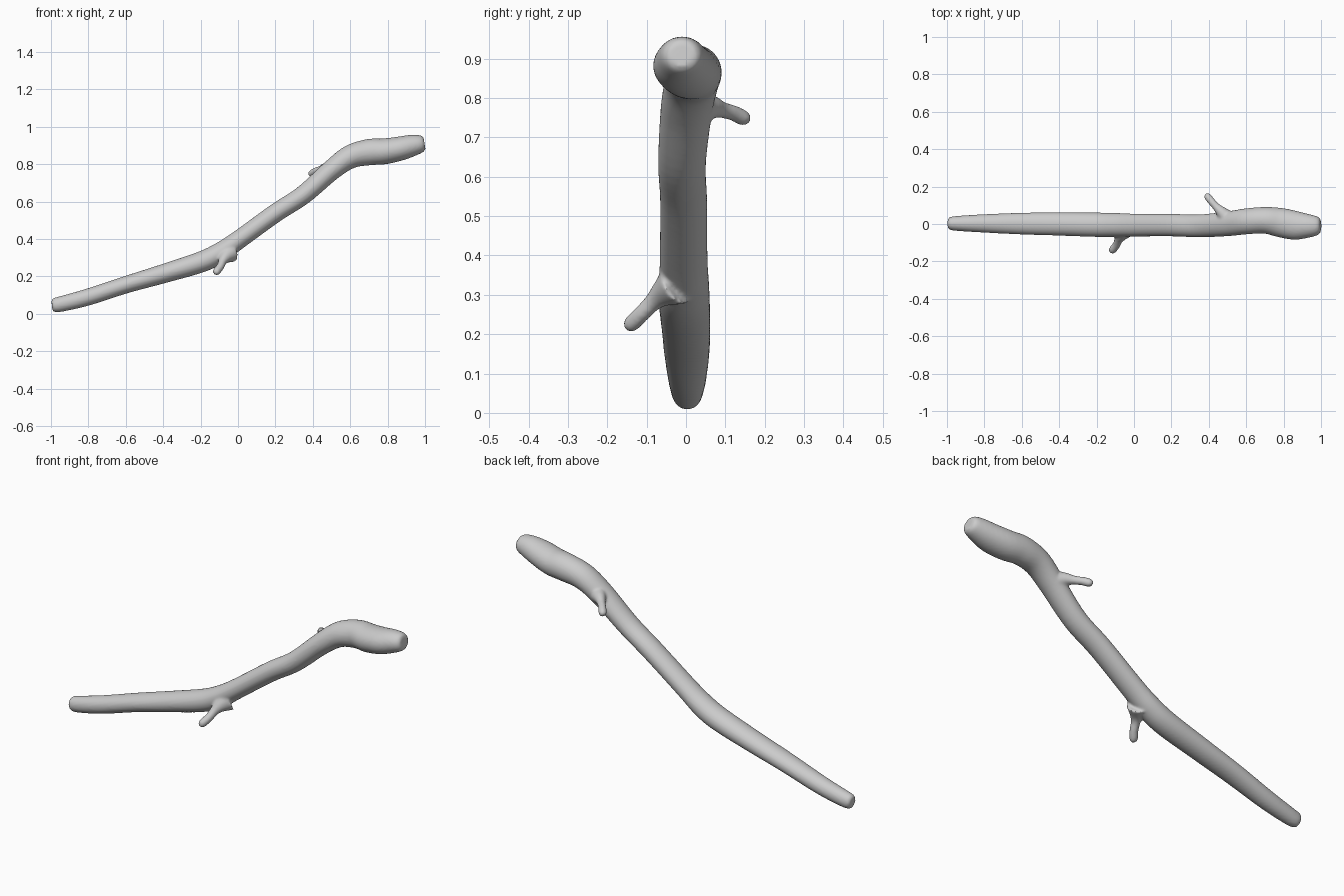
import bpy, bmesh, math
from mathutils import Vector


def catmull(pts, steps):
    """Smoothly resample a list of number tuples."""
    out = []
    n = len(pts)
    for i in range(n - 1):
        a, b, c, d = (pts[max(0, min(n - 1, i + k))] for k in (-1, 0, 1, 2))
        for s in range(steps):
            t = s / steps
            out.append([0.5 * (2 * q + (r - p) * t + (2 * p - 5 * q + 4 * r - w) * t * t
                               + (3 * q - p - 3 * r + w) * t ** 3)
                        for p, q, r, w in zip(a, b, c, d)])
    out.append(list(pts[-1]))
    return out


def tube(bm, pts, side, steps=6, sides=32):
    """Sweep an elliptical section along points (x, y, z, side radius, other radius)."""
    rows = catmull(pts, steps)
    centers = [Vector(r[:3]) for r in rows]
    rings = []
    for i, r in enumerate(rows):
        t = (centers[min(i + 1, len(rows) - 1)] - centers[max(i - 1, 0)]).normalized()
        u = (side - t * side.dot(t)).normalized()
        v = t.cross(u)
        rings.append([bm.verts.new(centers[i] + u * r[3] * math.cos(a) + v * r[4] * math.sin(a))
                      for a in (2 * math.pi * k / sides for k in range(sides))])
    for a, b in zip(rings, rings[1:]):
        for k in range(sides):
            j = (k + 1) % sides
            bm.faces.new((a[k], a[j], b[j], b[k]))
    bm.faces.new(rings[0][::-1])
    bm.faces.new(rings[-1])


bm = bmesh.new()

# Main bent stick, thin blunt end to thick knob end
tube(bm, [
    (-0.995, 0.003, 0.044, 0.024, 0.026),
    (-0.980, 0.003, 0.046, 0.035, 0.038),
    (-0.93, 0.003, 0.056, 0.041, 0.042),
    (-0.80, 0.003, 0.090, 0.049, 0.045),
    (-0.60, 0.002, 0.155, 0.058, 0.046),
    (-0.40, 0.000, 0.214, 0.062, 0.051),
    (-0.20, -0.004, 0.276, 0.065, 0.056),
    (-0.10, -0.005, 0.324, 0.064, 0.055),
    (0.00, -0.006, 0.393, 0.061, 0.050),
    (0.20, -0.006, 0.538, 0.060, 0.050),
    (0.35, -0.010, 0.636, 0.061, 0.051),
    (0.50, 0.001, 0.768, 0.066, 0.055),
    (0.60, 0.014, 0.839, 0.069, 0.063),
    (0.70, 0.020, 0.864, 0.071, 0.070),
    (0.78, 0.008, 0.868, 0.078, 0.069),
    (0.86, -0.007, 0.882, 0.077, 0.065),
    (0.93, -0.010, 0.899, 0.064, 0.058),
    (0.98, -0.010, 0.909, 0.050, 0.046),
    (0.997, -0.010, 0.912, 0.034, 0.032),
], Vector((0, 1, 0)))

# Two short twig stubs, flared where they leave the stick
twigs = [
    [(-0.045, -0.025, 0.325, 0.055), (-0.068, -0.060, 0.302, 0.034), (-0.082, -0.085, 0.280, 0.023),
     (-0.094, -0.112, 0.253, 0.021), (-0.113, -0.137, 0.228, 0.021), (-0.120, -0.148, 0.218, 0.015),
     (-0.123, -0.152, 0.214, 0.005)],
    [(0.500, 0.030, 0.775, 0.045), (0.468, 0.064, 0.777, 0.031), (0.440, 0.092, 0.770, 0.021),
     (0.415, 0.120, 0.762, 0.020), (0.395, 0.145, 0.750, 0.020), (0.387, 0.156, 0.746, 0.014),
     (0.383, 0.160, 0.744, 0.005)],
]
for pts in twigs:
    tube(bm, [(x, y, z, r, r) for x, y, z, r in pts], Vector((0, 0, 1)), 4, 20)

mesh = bpy.data.meshes.new("stick")
bm.to_mesh(mesh)
bm.free()
stick = bpy.data.objects.new("stick", mesh)
bpy.context.collection.objects.link(stick)

# Fuse the twigs into the wood and soften the joints
remesh = stick.modifiers.new("fuse", 'REMESH')
remesh.mode = 'VOXEL'
remesh.voxel_size = 0.007
remesh.use_smooth_shade = True
soften = stick.modifiers.new("soften", 'SMOOTH')
soften.factor = 0.5
soften.iterations = 4
